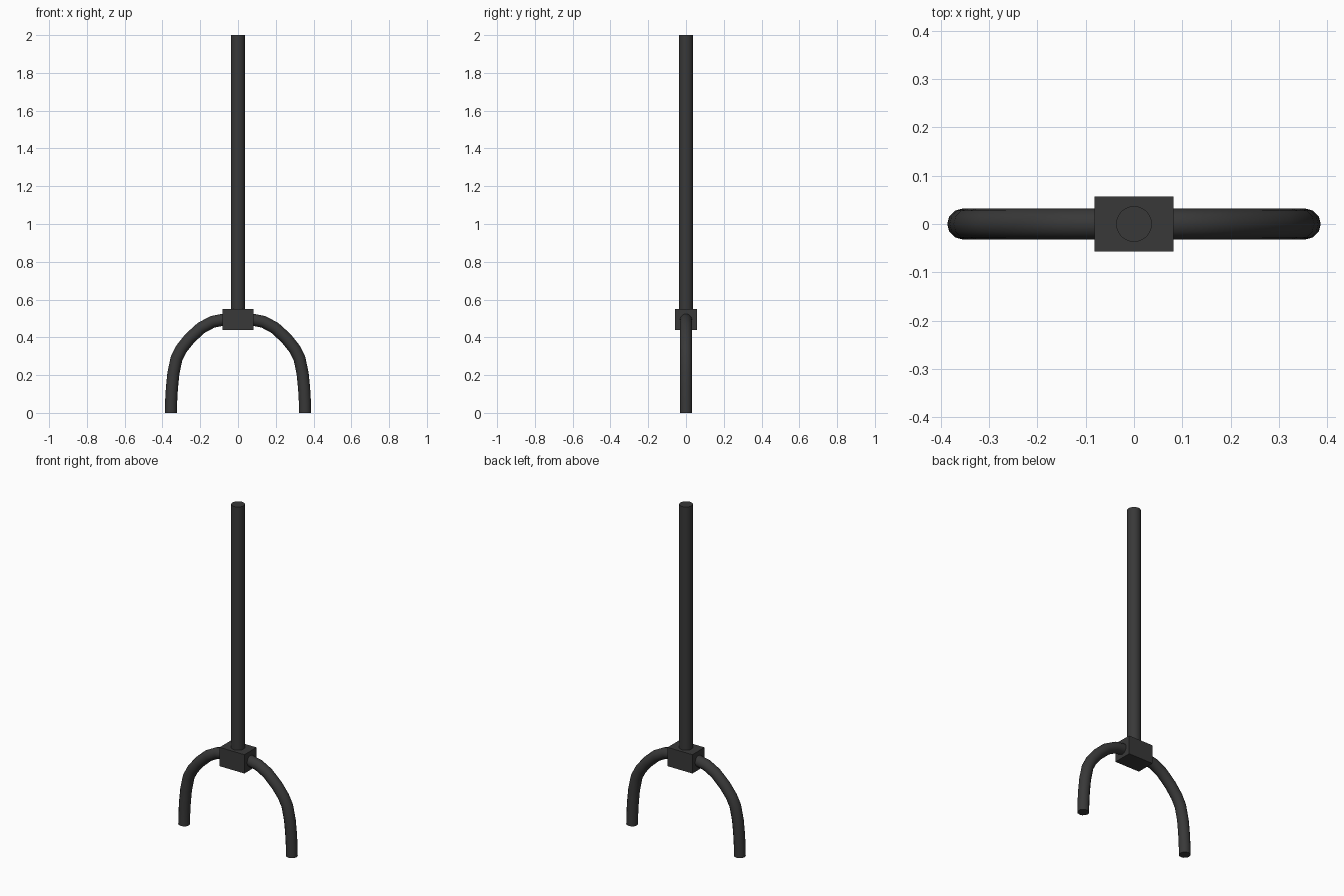
import bpy, math

if "Cube" in bpy.data.objects:
    bpy.data.objects.remove(bpy.data.objects["Cube"])

dark = bpy.data.materials.new("dark_metal")
dark.diffuse_color = (0.04, 0.04, 0.04, 1)
dark.use_nodes = True
dark.node_tree.nodes["Principled BSDF"].inputs["Base Color"].default_value = dark.diffuse_color


def finish(name, smooth=True):
    ob = bpy.context.object
    ob.name = name
    ob.data.materials.clear()
    ob.data.materials.append(dark)
    if smooth:
        bpy.ops.object.shade_smooth_by_angle(angle=math.radians(40))
    return ob


# Upright pole
bpy.ops.mesh.primitive_cylinder_add(vertices=24, radius=0.037, depth=1.5,
                                    location=(0, 0, 1.25))
finish("pole")

# Joint block where the pole meets the legs
bpy.ops.mesh.primitive_cube_add(size=1, location=(0, 0, 0.495))
bpy.context.object.scale = (0.164, 0.114, 0.112)
bpy.ops.object.transform_apply(location=False, rotation=False, scale=True)
finish("joint_block", smooth=False)

# Curved legs: a round tube swept from foot to block
path = [(0.355, 0), (0.354, 0.06), (0.350, 0.13), (0.342, 0.21), (0.325, 0.29),
        (0.299, 0.34), (0.255, 0.395), (0.195, 0.45), (0.135, 0.482),
        (0.08, 0.493), (0.03, 0.493)]
for side, name in ((-1, "left_leg"), (1, "right_leg")):
    curve = bpy.data.curves.new(name, 'CURVE')
    curve.dimensions = '3D'
    curve.bevel_depth = 0.032
    curve.bevel_resolution = 4
    curve.use_fill_caps = True
    spline = curve.splines.new('POLY')
    spline.points.add(len(path) - 1)
    for point, (x, z) in zip(spline.points, path):
        point.co = (side * x, 0, z, 1)
    leg = bpy.data.objects.new(name, curve)
    bpy.context.collection.objects.link(leg)
    bpy.ops.object.select_all(action='DESELECT')
    leg.select_set(True)
    bpy.context.view_layer.objects.active = leg
    bpy.ops.object.convert(target='MESH')
    finish(name)
